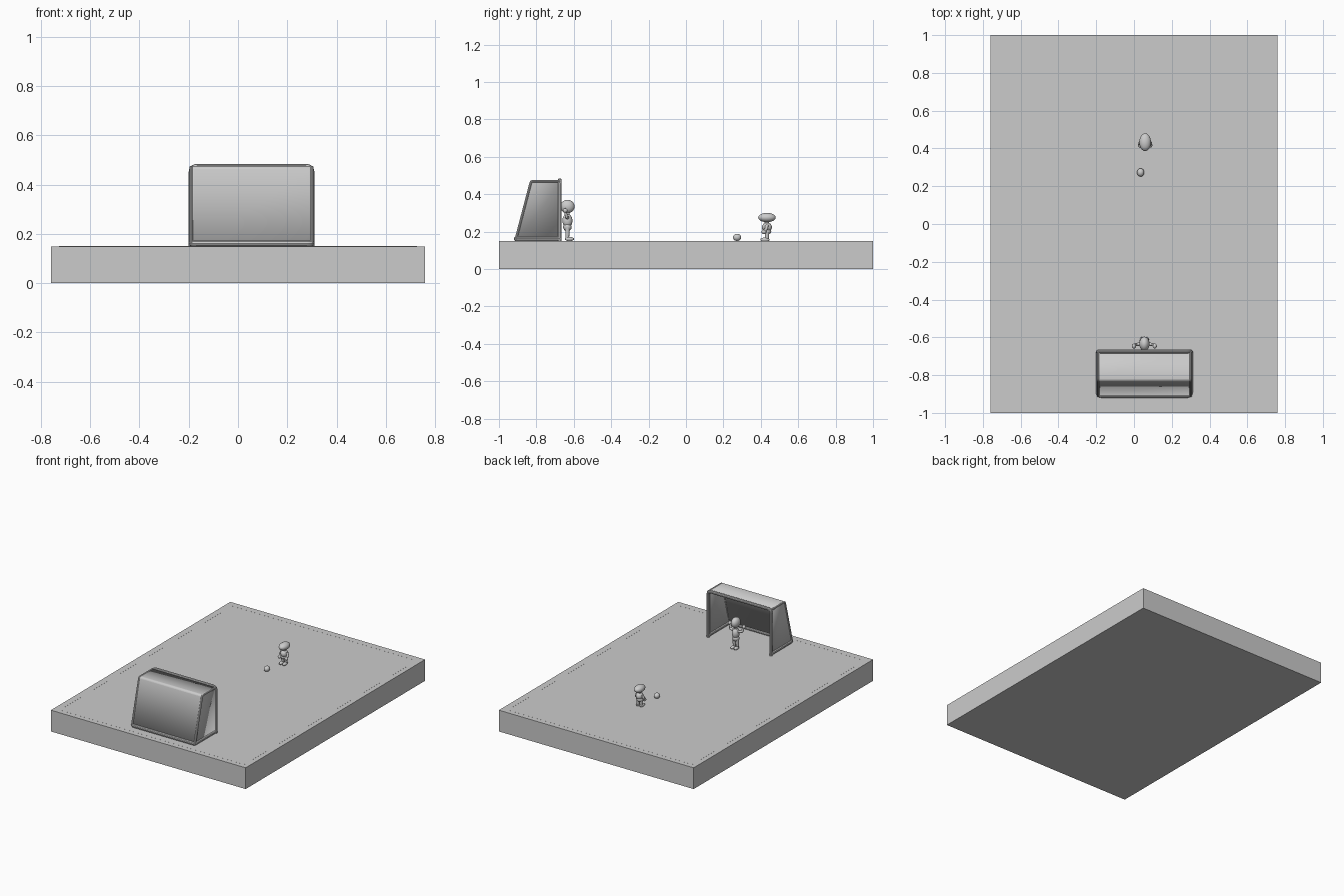
import bpy, bmesh
from mathutils import Vector

cube = bpy.data.objects.get("Cube")
if cube:
    bpy.data.objects.remove(cube, do_unlink=True)

grey = bpy.data.materials.new("plain grey")
grey.use_nodes = True
colour = (0.6, 0.6, 0.6, 1)
grey.diffuse_color = colour
grey.node_tree.nodes["Principled BSDF"].inputs["Base Color"].default_value = colour

GROUND = 0.15
GOAL_X = 0.055


def finish(obj, name, smooth=True):
    obj.name = name
    obj.data.materials.append(grey)
    if smooth:
        bpy.ops.object.select_all(action="DESELECT")
        obj.select_set(True)
        bpy.context.view_layer.objects.active = obj
        bpy.ops.object.shade_smooth_by_angle()
    return obj


def box(name, centre, size):
    bpy.ops.mesh.primitive_cube_add(size=1, location=centre)
    obj = bpy.context.object
    obj.scale = size
    return finish(obj, name, False)


def ball(name, centre, radii):
    bpy.ops.mesh.primitive_uv_sphere_add(segments=20, ring_count=12, location=centre)
    obj = bpy.context.object
    obj.scale = radii
    return finish(obj, name)


def limb(name, start, end, r1, r2):
    a, b = Vector(start), Vector(end)
    bpy.ops.mesh.primitive_cone_add(vertices=16, radius1=r1, radius2=r2,
                                    depth=(b - a).length, location=(a + b) / 2)
    obj = bpy.context.object
    obj.rotation_euler = (b - a).to_track_quat("Z", "Y").to_euler()
    return finish(obj, name)


def tube(name, corners, radius, fillet):
    # round every inner corner of the path
    pts = [Vector(c) for c in corners]
    path = [pts[0]]
    for before, p, after in zip(pts, pts[1:], pts[2:]):
        a = p + (before - p).normalized() * fillet
        b = p + (after - p).normalized() * fillet
        for i in range(6):
            t = i / 5
            path.append(a * (1 - t) ** 2 + p * 2 * t * (1 - t) + b * t * t)
    path.append(pts[-1])
    curve = bpy.data.curves.new(name, "CURVE")
    curve.dimensions = "3D"
    curve.bevel_depth = radius
    curve.bevel_resolution = 3
    curve.use_fill_caps = True
    spline = curve.splines.new("POLY")
    spline.points.add(len(path) - 1)
    for sp, p in zip(spline.points, path):
        sp.co = (*p, 1)
    obj = bpy.data.objects.new(name, curve)
    bpy.context.collection.objects.link(obj)
    bpy.ops.object.select_all(action="DESELECT")
    obj.select_set(True)
    bpy.context.view_layer.objects.active = obj
    bpy.ops.object.convert(target="MESH")
    return finish(bpy.context.object, name)


# Pitch slab and its thin boundary lines
box("pitch", (0, 0, GROUND / 2), (1.52, 2, GROUND))
for s, side in ((-1, "right"), (1, "left")):
    box(side + "_touchline", (s * 0.72, 0, GROUND), (0.012, 1.92, 0.0008))
for s, side in ((-1, "front"), (1, "back")):
    box(side + "_goal_line", (0, s * 0.96, GROUND), (1.44, 0.012, 0.0008))

# Goal net: top, sloping back and two sides, open towards the pitch
HALF = 0.245
profile = [(-0.672, GROUND), (-0.672, 0.473), (-0.83, 0.473), (-0.912, GROUND)]
bm = bmesh.new()
right, left = [[bm.verts.new((GOAL_X + s * HALF, y, z)) for y, z in profile] for s in (-1, 1)]
bm.faces.new(right)
bm.faces.new(left[::-1])
for i in (1, 2):
    bm.faces.new((right[i + 1], right[i], left[i], left[i + 1]))
bmesh.ops.recalc_face_normals(bm, faces=bm.faces)
mesh = bpy.data.meshes.new("goal_net")
bm.to_mesh(mesh)
bm.free()
net = bpy.data.objects.new("goal_net", mesh)
bpy.context.collection.objects.link(net)
finish(net, "goal_net")
bevel = net.modifiers.new("soft edges", "BEVEL")
bevel.width = 0.01
bevel.segments = 3
shell = net.modifiers.new("thickness", "SOLIDIFY")
shell.thickness = 0.005
shell.offset = 0

# Goal frame, ground rail and thin corner rails
xr, xl = GOAL_X - HALF, GOAL_X + HALF
tube("goal_posts", [(xr, -0.675, GROUND), (xr, -0.675, 0.474),
                    (xl, -0.675, 0.474), (xl, -0.675, GROUND)], 0.0105, 0.025)
z = GROUND + 0.012
tube("ground_rail", [(xr, -0.675, z), (xr, -0.909, z),
                     (xl, -0.909, z), (xl, -0.675, z)], 0.0115, 0.02)
for x, side in ((xr, "right"), (xl, "left")):
    tube(side + "_net_rail", [(x, -0.675, 0.47), (x, -0.828, 0.47),
                              (x, -0.909, z)], 0.007, 0.012)

# Football
ball("football", (0.035, 0.273, GROUND + 0.019), (0.019, 0.022, 0.019))


def player(name, x, y, facing, h, head, raised):
    # h is the height up to the neck, facing is the sign of the y direction
    def at(dx, dy, dz):
        return (x + dx, y + facing * dy, GROUND + dz * h)

    for s, side in ((-1, "right"), (1, "left")):
        part = name + "_" + side
        limb(part + "_leg", at(s * 0.012, 0, 0.08), at(s * 0.011, 0, 0.5), 0.009, 0.013)
        ball(part + "_foot", at(s * 0.013, 0.011, 0.07), (0.012, 0.025, 0.011))
        shoulder = at(s * 0.02, 0, 0.84)
        elbow = at(s * 0.045, -0.005, 0.87) if raised else at(s * 0.028, 0.004, 0.65)
        hand = at(s * 0.055, -0.012, 1.1) if raised else at(s * 0.027, 0.016, 0.48)
        limb(part + "_upper_arm", shoulder, elbow, 0.009, 0.008)
        limb(part + "_forearm", elbow, hand, 0.008, 0.007)
        ball(part + "_elbow", elbow, (0.0085,) * 3)
        ball(part + "_hand", hand, (0.011, 0.013, 0.012))
    ball(name + "_hips", at(0, 0, 0.5), (0.024, 0.023, h * 0.15))
    ball(name + "_torso", at(0, 0, 0.73), (0.024, 0.027, h * 0.25))
    limb(name + "_neck", at(0, 0, 0.9), at(0, 0, 1.08), 0.012, 0.012)
    ball(name + "_head", (x, y, GROUND + h + head[2]), head)


# Keeper stands in the goal mouth, kicker faces the goal
player("keeper", GOAL_X, -0.634, 1, 0.148, (0.027, 0.038, 0.036), True)
player("kicker", 0.059, 0.433, -1, 0.1, (0.031, 0.047, 0.025), False)
